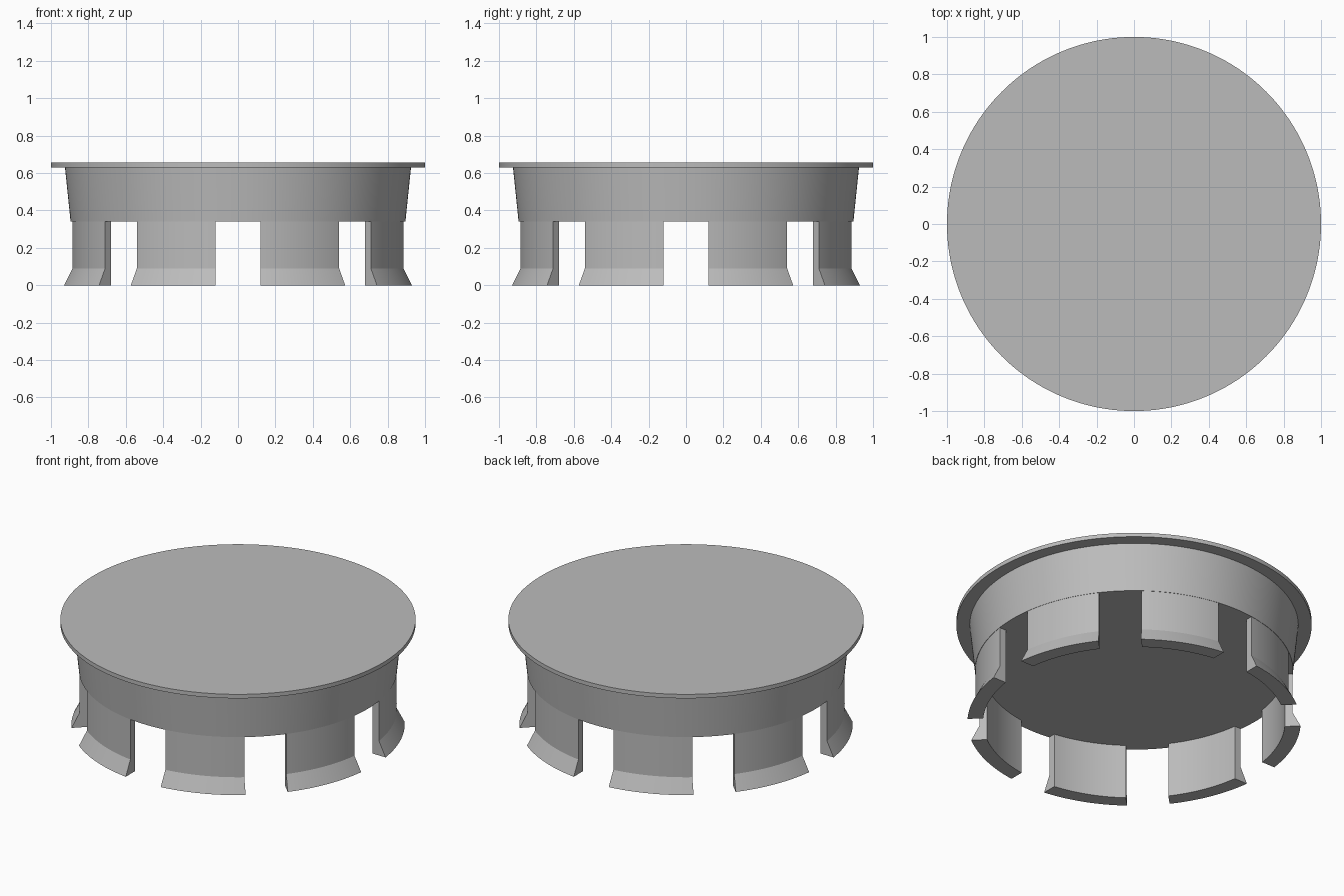
import bpy, bmesh, math

cube = bpy.data.objects.get("Cube")
if cube:
    bpy.data.objects.remove(cube, do_unlink=True)

SEGMENTS = 256
SLOTS = 8
SLOT_HALF = 0.12
SLOT_TOP = 0.34

grey = bpy.data.materials.new("plain grey")
grey.use_nodes = True
colour = (0.5, 0.5, 0.5, 1)
grey.diffuse_color = colour
grey.node_tree.nodes["Principled BSDF"].inputs["Base Color"].default_value = colour


def finish(name, bm):
    bmesh.ops.recalc_face_normals(bm, faces=bm.faces)
    mesh = bpy.data.meshes.new(name)
    bm.to_mesh(mesh)
    bm.free()
    mesh.materials.append(grey)
    obj = bpy.data.objects.new(name, mesh)
    bpy.context.collection.objects.link(obj)
    bpy.ops.object.select_all(action='DESELECT')
    obj.select_set(True)
    bpy.context.view_layer.objects.active = obj
    bpy.ops.object.shade_smooth_by_angle(angle=math.radians(20))
    return obj


def disc(name, r_bottom, r_top, z_bottom, z_top):
    bm = bmesh.new()
    bmesh.ops.create_cone(bm, cap_ends=True, segments=SEGMENTS, radius1=r_bottom,
                          radius2=r_top, depth=z_top - z_bottom)
    bmesh.ops.translate(bm, verts=bm.verts, vec=(0, 0, (z_bottom + z_top) / 2))
    return finish(name, bm)


# Thin cover plate and the solid tapered plug below it
disc("cover_plate", 1.0, 1.0, 0.63, 0.655)
disc("plug_body", 0.895, 0.925, SLOT_TOP, 0.63)

# Spring legs: straight inside, flared lip outside, parallel-sided slots between
leg_profile = [(0.85, SLOT_TOP), (0.85, 0), (0.938, 0), (0.893, 0.09), (0.893, SLOT_TOP)]
STEPS = 26


def leg(name, start):
    bm = bmesh.new()
    columns = []
    for i in range(STEPS + 1):
        column = []
        for r, z in leg_profile:
            gap = math.asin(SLOT_HALF / r)
            a = start + gap + (math.tau / SLOTS - 2 * gap) * i / STEPS
            column.append(bm.verts.new((r * math.cos(a), r * math.sin(a), z)))
        columns.append(column)
    for a, b in zip(columns, columns[1:]):
        for k in range(len(leg_profile) - 1):
            bm.faces.new((a[k], b[k], b[k + 1], a[k + 1]))
    bm.faces.new(columns[0])
    bm.faces.new(columns[-1])
    return finish(name, bm)


for n in range(SLOTS):
    leg(f"spring_leg_{n + 1}", n * math.tau / SLOTS)
